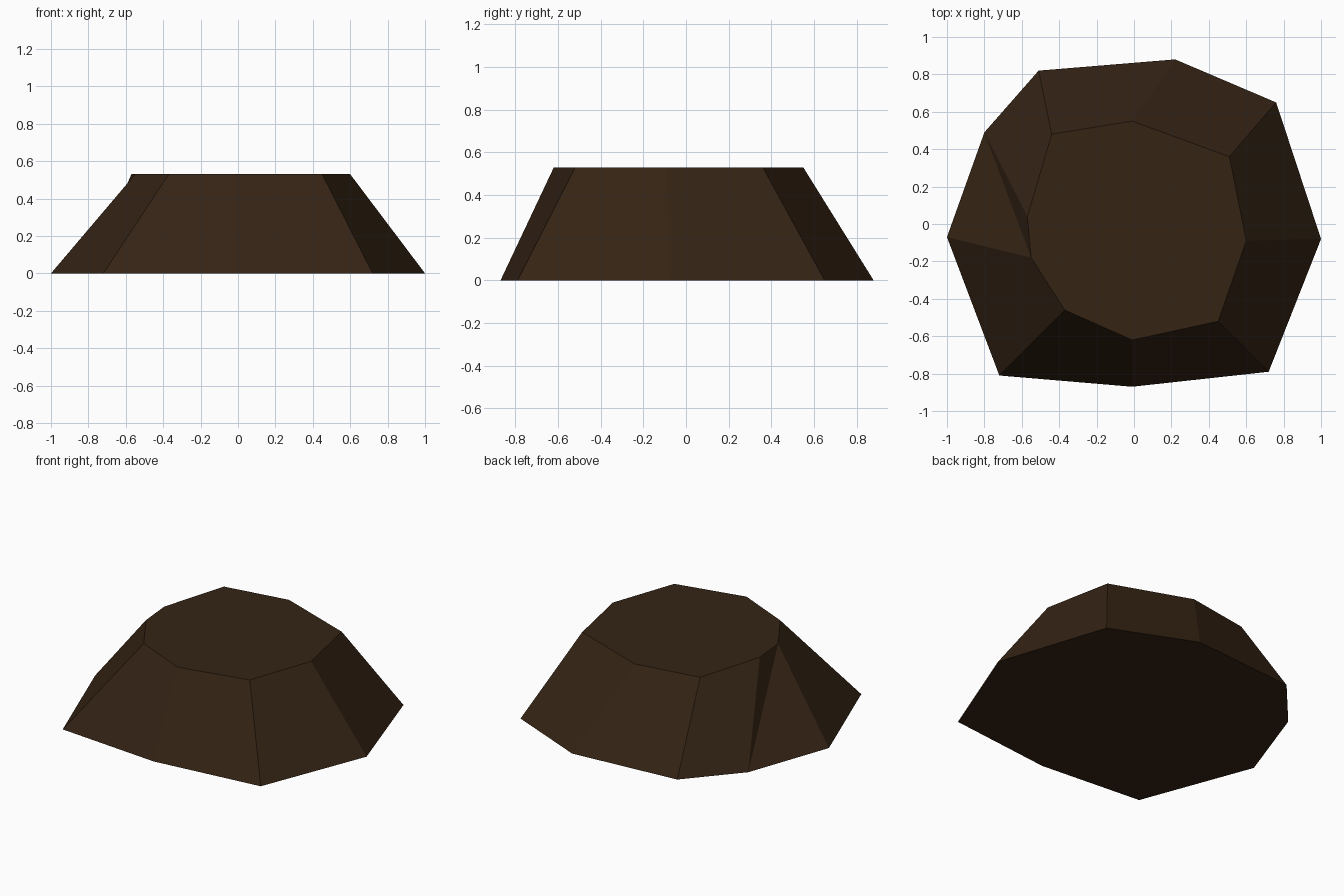
import bpy, bmesh

if "Cube" in bpy.data.objects:
    bpy.data.objects.remove(bpy.data.objects["Cube"])

# Matching outlines of the irregular nine-sided mound, counter-clockwise from the left
BASE = [(-1, -0.07), (-0.72, -0.81), (-0.01, -0.87), (0.72, -0.79), (1, -0.08),
        (0.76, 0.65), (0.22, 0.88), (-0.51, 0.82), (-0.80, 0.49)]
TOP = [(-0.55, -0.18), (-0.37, -0.46), (-0.01, -0.62), (0.45, -0.52), (0.60, -0.09),
       (0.51, 0.36), (-0.01, 0.55), (-0.44, 0.48), (-0.57, 0.04)]
HEIGHT = 0.53

bm = bmesh.new()
low = [bm.verts.new((x, y, 0)) for x, y in BASE]
high = [bm.verts.new((x, y, HEIGHT)) for x, y in TOP]

# Flat top and underside
bm.faces.new(high)
bm.faces.new(low[::-1])

# Sloping sides; the twisted left one is split along its ridge
n = len(low)
for i in range(n):
    j = (i + 1) % n
    if i == n - 1:
        bm.faces.new((low[i], low[j], high[j]))
        bm.faces.new((low[i], high[j], high[i]))
    else:
        bm.faces.new((low[i], low[j], high[j], high[i]))
bmesh.ops.recalc_face_normals(bm, faces=bm.faces)

mesh = bpy.data.meshes.new("dirt_mound")
bm.to_mesh(mesh)
bm.free()
mound = bpy.data.objects.new("dirt_mound", mesh)
bpy.context.collection.objects.link(mound)

# Dark brown earth
earth = bpy.data.materials.new("dark_earth")
earth.diffuse_color = (0.035, 0.017, 0.007, 1)
earth.use_nodes = True
earth.node_tree.nodes["Principled BSDF"].inputs["Base Color"].default_value = earth.diffuse_color
mesh.materials.append(earth)
